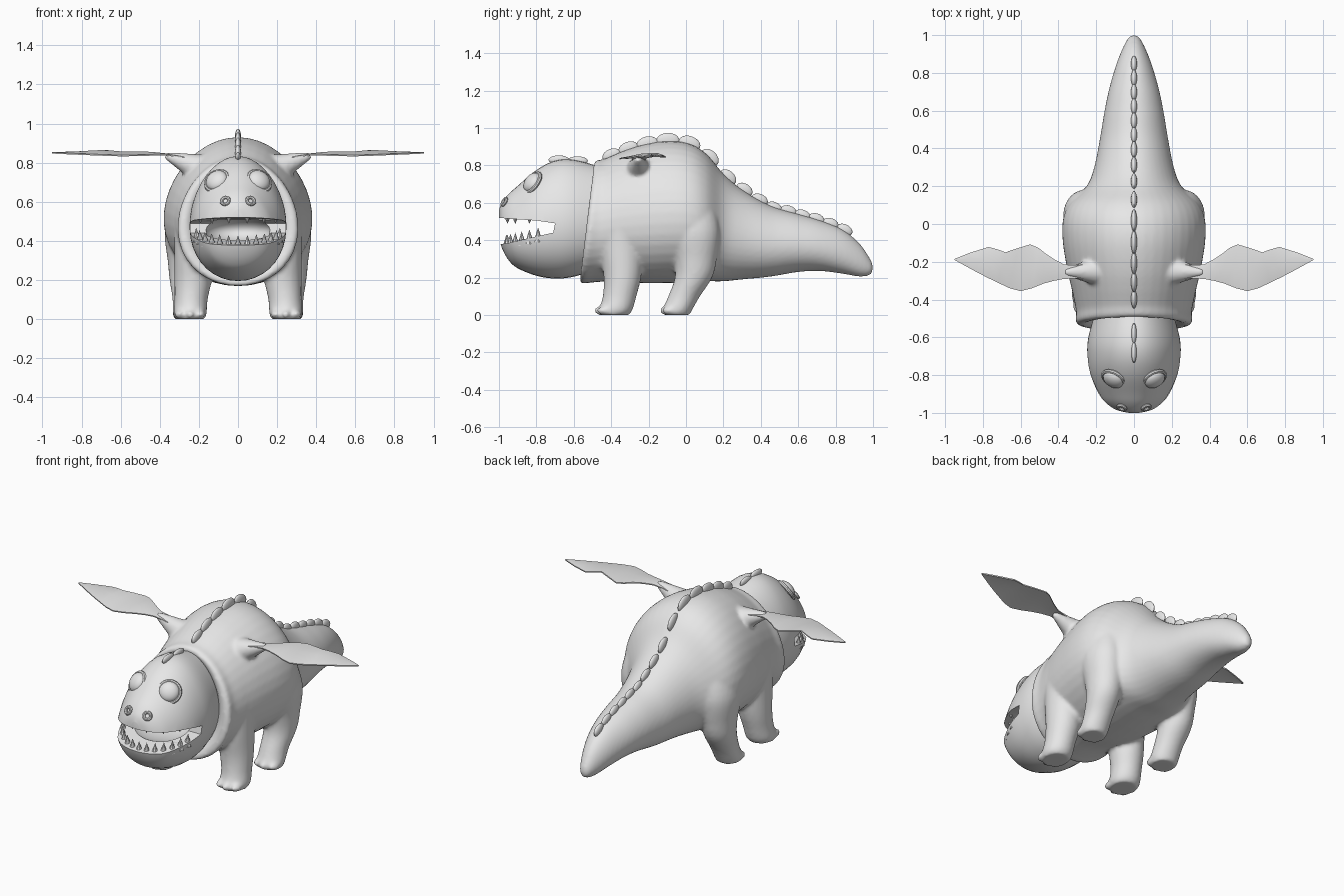
import bpy, bmesh, math
from mathutils import Vector, Matrix

cube = bpy.data.objects.get("Cube")
if cube:
    bpy.data.objects.remove(cube)

grey = bpy.data.materials.new("plain grey")
grey.use_nodes = True
grey.diffuse_color = (0.8, 0.8, 0.8, 1)
grey.node_tree.nodes["Principled BSDF"].inputs["Base Color"].default_value = (0.8, 0.8, 0.8, 1)


def finish(name, bm, angle=40):
    bmesh.ops.recalc_face_normals(bm, faces=bm.faces)
    mesh = bpy.data.meshes.new(name)
    bm.to_mesh(mesh)
    bm.free()
    mesh.materials.append(grey)
    ob = bpy.data.objects.new(name, mesh)
    bpy.context.collection.objects.link(ob)
    shade(ob, angle)
    return ob


def activate(ob):
    bpy.ops.object.select_all(action="DESELECT")
    bpy.context.view_layer.objects.active = ob
    ob.select_set(True)


def shade(ob, angle):
    activate(ob)
    bpy.ops.object.shade_smooth_by_angle(angle=math.radians(angle))


def apply_modifier(ob, kind, **settings):
    mod = ob.modifiers.new(kind.lower(), kind)
    for key, value in settings.items():
        setattr(mod, key, value)
    activate(ob)
    bpy.ops.object.modifier_apply(modifier=mod.name)


def smooth_rows(rows, steps=5):
    """Catmull-Rom interpolation of section tables."""
    out = []
    for i in range(len(rows) - 1):
        quad = zip(rows[max(i - 1, 0)], rows[i], rows[i + 1], rows[min(i + 2, len(rows) - 1)])
        quad = list(quad)
        for k in range(steps):
            t = k / steps
            out.append([b + 0.5 * t * (c - a + t * (2*a - 5*b + 4*c - d + t * (3*(b - c) + d - a)))
                        for a, b, c, d in quad])
    return out + [list(rows[-1])]


def loft(bm, rings):
    loops = [[bm.verts.new(p) for p in ring] for ring in rings]
    for a, b in zip(loops, loops[1:]):
        for i in range(len(a)):
            j = (i + 1) % len(a)
            bm.faces.new((a[i], a[j], b[j], b[i]))
    bm.faces.new(loops[0])
    bm.faces.new(loops[-1])


def angles(n):
    return [2 * math.pi * i / n for i in range(n)]


def trunk_ring(y, w, low, high, sag, lean=0.0):
    mid, half = (low + high) / 2, (high - low) / 2
    ring = []
    for a in angles(40):
        z = mid + half * math.sin(a)
        fade = min(1, max(0, (-0.36 - y) / 0.14))
        ring.append((w * math.cos(a) * (1 - sag * math.sin(a)), y - lean * fade * (0.65 - z), z))
    return ring


def ball(bm, centre, radii, rot=Matrix.Identity(4), seg=20):
    m = Matrix.Translation(centre) @ rot @ Matrix.Diagonal((*radii, 1))
    bmesh.ops.create_uvsphere(bm, u_segments=seg, v_segments=seg // 2, radius=1, matrix=m)


def spike(bm, base, tip, radius, tip_radius=0.0, seg=8):
    base, tip = Vector(base), Vector(tip)
    d = tip - base
    m = Matrix.Translation((base + tip) / 2) @ d.to_track_quat("Z", "Y").to_matrix().to_4x4()
    bmesh.ops.create_cone(bm, cap_ends=True, segments=seg, radius1=radius, radius2=tip_radius,
                          depth=d.length, matrix=m)


def ring_tube(bm, centre, normal, radius, thick):
    rot = Vector(normal).to_track_quat("Z", "Y").to_matrix()
    grid = [[bm.verts.new(Vector(centre) + rot @ Vector((
        (radius + thick * math.cos(b)) * math.cos(a), (radius + thick * math.cos(b)) * math.sin(a),
        thick * math.sin(b)))) for b in angles(8)] for a in angles(24)]
    for i in range(24):
        for j in range(8):
            bm.faces.new((grid[i - 1][j - 1], grid[i][j - 1], grid[i][j], grid[i - 1][j]))


# Body and tail sections: y, half width, bottom, top
BODY = smooth_rows([
    (-.46, .20, .28, .74), (-.51, .26, .20, .80), (-.50, .305, .17, .825), (-.45, .305, .175, .835),
    (-.38, .32, .18, .86), (-.25, .35, .17, .905), (-.1, .375, .17, .93), (.02, .375, .175, .915),
    (.11, .34, .18, .86), (.2, .25, .18, .755), (.3, .21, .19, .67), (.45, .18, .205, .585),
    (.6, .155, .23, .54), (.72, .13, .235, .505), (.84, .095, .22, .455), (.93, .06, .205, .38),
    (.985, .03, .215, .30), (1.0, .008, .24, .265)])
# Head sections: y, half width, bottom, top
HEAD = smooth_rows([
    (-1.0, .03, .42, .56), (-.985, .10, .36, .60), (-.95, .155, .295, .645), (-.9, .19, .25, .69),
    (-.8, .23, .21, .775), (-.7, .245, .195, .825), (-.6, .24, .205, .83), (-.45, .2, .25, .79)])
# Leg sections: z, centre x, centre y, x radius, y radius
FRONT_LEG = [(.6, .22, -.32, .07, .08), (.5, .225, -.33, .1, .12), (.35, .225, -.34, .1, .115),
             (.2, .23, -.34, .095, .1), (.1, .24, -.355, .085, .09), (.03, .245, -.375, .085, .09),
             (0, .245, -.385, .075, .08)]
HIND_LEG = [(.6, .24, .03, .1, .12), (.45, .265, .04, .11, .14), (.3, .26, .05, .1, .115),
            (.2, .26, .04, .09, .1), (.1, .255, -.01, .08, .085), (.03, .255, -.045, .08, .08),
            (0, .255, -.05, .07, .07)]

# Body, legs, toes and wing shoulders fused into one skin
bm = bmesh.new()
loft(bm, [trunk_ring(*r, 0.1, 0.12) for r in BODY])
for side in (-1, 1):
    for leg, reach in ((FRONT_LEG, .06), (HIND_LEG, .045)):
        loft(bm, [[(side * (cx + rx * math.cos(a)), cy + ry * math.sin(a), z) for a in angles(24)]
                  for z, cx, cy, rx, ry in smooth_rows(leg)])
        z, cx, cy, rx, ry = leg[-1]
        for dx in (-.052, 0, .052):
            ball(bm, (side * (cx + dx), cy - reach + abs(dx) * .3, .024), (.026, .048, .024))
    spike(bm, (side * .17, -.25, .76), (side * .37, -.255, .838), .085, .018, 16)
body = finish("body", bm)
apply_modifier(body, "REMESH", mode="VOXEL", voxel_size=0.011)
apply_modifier(body, "SMOOTH", factor=0.5, iterations=6)
shade(body, 60)

# Head with an open mouth
bm = bmesh.new()
loft(bm, [trunk_ring(*r, 0.12) for r in HEAD])
head = finish("head", bm)
bm = bmesh.new()
jaw_gap = [(-1.1, .36), (-.95, .385), (-.8, .42), (-.71, .44), (-.70, .49), (-.8, .505),
           (-.95, .515), (-1.1, .53)]
loft(bm, [[(x, y, z) for y, z in jaw_gap] for x in (-.4, .4)])
gap = finish("mouth_gap_cutter", bm)
bm = bmesh.new()
ball(bm, (0, -.75, .455), (.17, .17, .075), seg=32)
hollow = finish("mouth_hollow_cutter", bm)
for cutter in (gap, hollow):
    cutter.hide_render = True
    apply_modifier(head, "BOOLEAN", operation="DIFFERENCE", solver="EXACT", object=cutter)
    bpy.data.objects.remove(cutter)
shade(head, 40)

# Teeth along both jaws
bm = bmesh.new()
for i in range(-6, 7):
    a = i * .22
    x, y = .215 * math.sin(a), -.735 - .225 * math.cos(a)
    low = .375 + .05 * (1 - math.cos(a))
    spike(bm, (x, y, low - .02), (x * 1.03, y, low + .055), .024)
    if i % 2:
        spike(bm, (x, y, .525), (x, y, .487), .016)
finish("teeth", bm)

# Eyes with lids, and nostrils
bm = bmesh.new()
for side in (-1, 1):
    out = Vector((side * .4, -.75, .55)).normalized()
    rot = out.to_track_quat("Z", "Y").to_matrix().to_4x4()
    ball(bm, (side * .108, -.822, .708), (.058, .058, .036), rot, 28)
    ring_tube(bm, (side * .108, -.82, .706), out, .06, .011)
finish("eyes", bm)
bm = bmesh.new()
for side in (-1, 1):
    ring_tube(bm, (side * .065, -.972, .605), (side * .3, -.8, .45), .02, .009)
finish("nostrils", bm)


# Row of rounded back plates following the spine
def top_at(rows, y):
    return min(rows, key=lambda r: abs(r[0] - y))[3]


bm = bmesh.new()
for y in (-.68, -.58):
    ball(bm, (0, y, top_at(HEAD, y)), (.014, .055, .024))
y = -.48
while y < .86:
    big = math.exp(-((y + .1) / .3) ** 2)
    slope = math.atan2(top_at(BODY, y + .04) - top_at(BODY, y - .04), .08)
    ball(bm, (0, y, top_at(BODY, y)), (.016, .045 + .018 * big, .03 + .014 * big),
         Matrix.Rotation(slope, 4, "X"))
    y += .075 + .04 * big
finish("back_plates", bm)

# Wings: leading edge, raised finger line and scalloped trailing edge
LEAD = [(.27, -.29, .825), (.37, -.29, .84), (.48, -.315, .838), (.6, -.355, .836),
        (.72, -.31, .84), (.84, -.25, .845), (.95, -.19, .85)]
TRAIL = [(.27, -.215, .825), (.37, -.215, .84), (.47, -.155, .85), (.55, -.108, .845),
         (.68, -.15, .862), (.77, -.122, .848), (.95, -.185, .85)]
for side, label in ((1, "left"), (-1, "right")):
    bm = bmesh.new()
    rows = []
    for p, q in zip(smooth_rows(LEAD, 2), smooth_rows(TRAIL, 2)):
        p, q = Vector(p), Vector(q)
        mid = p.lerp(q, .5) + Vector((0, 0, .012 * min(1, (q - p).length / .2)))
        rows.append([bm.verts.new((side * v.x, v.y, v.z)) for v in (p, mid, q)])
    for a, b in zip(rows, rows[1:]):
        for k in (0, 1):
            bm.faces.new((a[k], b[k], b[k + 1], a[k + 1]))
    wing = finish(label + "_wing", bm, 30)
    apply_modifier(wing, "SOLIDIFY", thickness=0.007, offset=0)
    shade(wing, 30)
